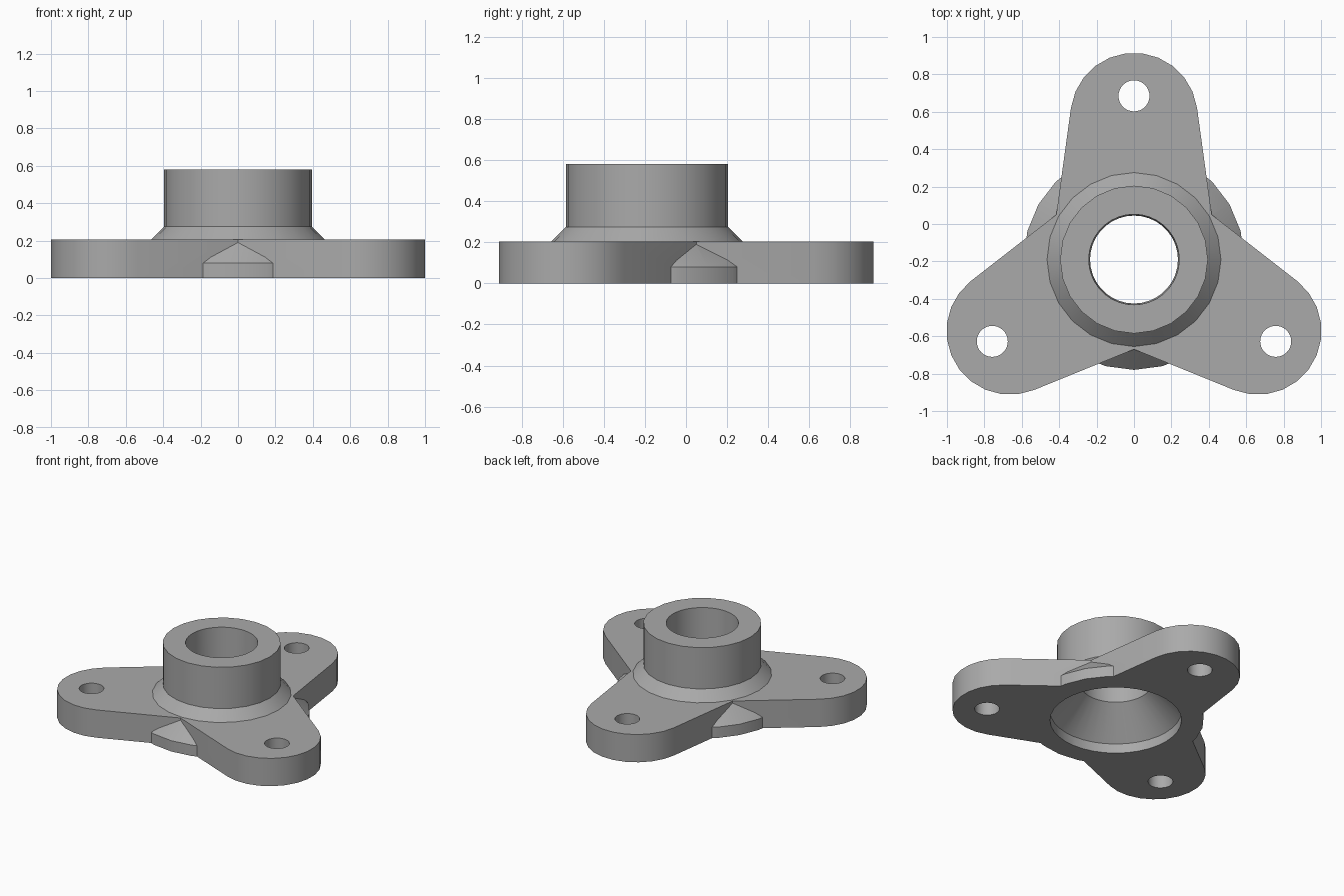
import bpy, bmesh
from math import sin, cos, tau, radians
from mathutils import Matrix, Vector

if "Cube" in bpy.data.objects:
    bpy.data.objects.remove(bpy.data.objects["Cube"], do_unlink=True)

HUB_Y = -0.19          # hub axis position
PLATE_TOP = 0.205

grey = bpy.data.materials.new("cast grey")
grey.use_nodes = True
grey.diffuse_color = (0.4, 0.4, 0.4, 1)
grey.node_tree.nodes["Principled BSDF"].inputs["Base Color"].default_value = (0.4, 0.4, 0.4, 1)


def make_object(name, bm):
    bmesh.ops.recalc_face_normals(bm, faces=bm.faces)
    mesh = bpy.data.meshes.new(name)
    bm.to_mesh(mesh)
    bm.free()
    mesh.materials.append(grey)
    obj = bpy.data.objects.new(name, mesh)
    obj.location.y = HUB_Y
    bpy.context.collection.objects.link(obj)
    return obj


def turned(name, profile, sides):
    """Closed solid turned about z from (radius, height) points."""
    bm = bmesh.new()
    rings = [[bm.verts.new((r * cos(tau * i / sides), r * sin(tau * i / sides), z))
              for i in range(sides)] for r, z in profile]
    for low, high in zip(rings, rings[1:]):
        for i in range(sides):
            j = (i + 1) % sides
            bm.faces.new((low[i], low[j], high[j], high[i]))
    bm.faces.new(rings[0])
    bm.faces.new(rings[-1])
    return make_object(name, bm)


def boolean(target, tool, operation):
    mod = target.modifiers.new(operation.title(), "BOOLEAN")
    mod.operation, mod.solver, mod.object = operation, "EXACT", tool
    bpy.context.view_layer.objects.active = target
    bpy.ops.object.modifier_apply(modifier=mod.name)
    bpy.data.objects.remove(tool, do_unlink=True)


# Three-armed plate: rounded arm ends joined at shallow notches
bm = bmesh.new()
outline = []
for arm in range(3):
    turn = Matrix.Rotation(tau * arm / 3, 3, "Z")
    for k in range(12):
        a = radians(8 + 164 * k / 11)
        outline.append(turn @ Vector((0.34 * cos(a), 0.765 + 0.34 * sin(a), 0)))
    outline.append(turn @ Vector((-0.48 * cos(radians(30)), 0.24, 0)))
base = bm.faces.new([bm.verts.new(p) for p in outline])
top = bmesh.ops.extrude_face_region(bm, geom=[base], use_keep_orig=True)
bmesh.ops.translate(bm, vec=(0, 0, PLATE_TOP),
                    verts=[v for v in top["geom"] if isinstance(v, bmesh.types.BMVert)])
flange = make_object("flange_with_hub", bm)

# Hub: round foot, sloping shoulder and straight collar
hub = turned("hub", [(0.59, 0), (0.59, 0.08), (0.395, 0.275), (0.395, 0.58)], 24)
boolean(flange, hub, "UNION")

# Bore: slight taper above, flared recess below
bore = turned("bore_cutter", [(0.44, -0.1), (0.44, 0.07), (0.235, 0.275),
                              (0.242, 0.58), (0.242, 0.7)], 36)
boolean(flange, bore, "DIFFERENCE")

# Bolt holes through the arms
for arm in range(3):
    hole = turned("bolt_cutter", [(0.083, -0.1), (0.083, 0.4)], 32)
    hole.location += Matrix.Rotation(tau * arm / 3, 3, "Z") @ Vector((0, 0.875, 0))
    bpy.context.view_layer.update()
    boolean(flange, hole, "DIFFERENCE")

# Smooth curves with crisp rims
bpy.ops.object.select_all(action="DESELECT")
flange.select_set(True)
bpy.context.view_layer.objects.active = flange
bpy.ops.object.shade_smooth_by_angle(angle=radians(30))
